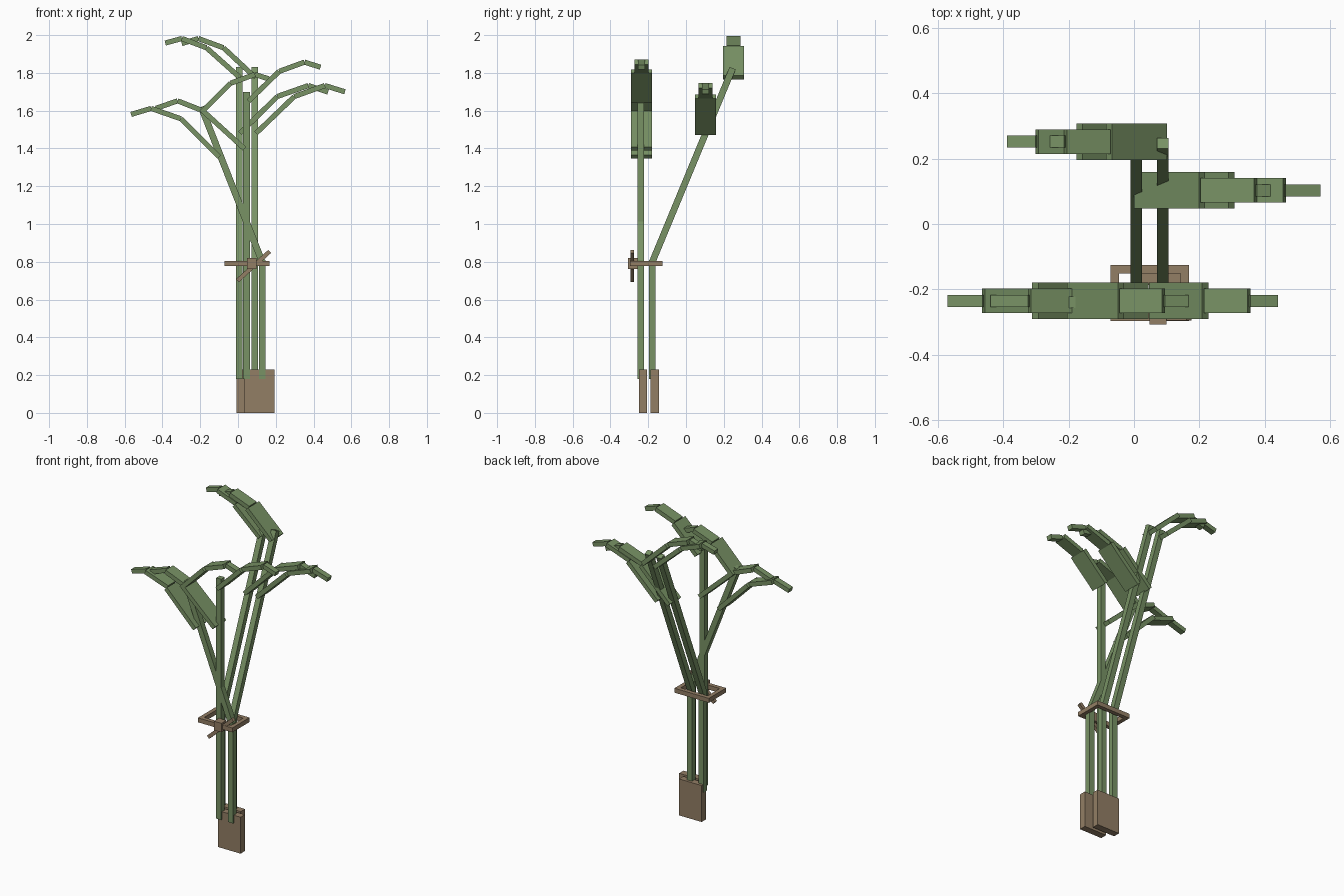
import bpy
from mathutils import Matrix, Vector

if "Cube" in bpy.data.objects:
    bpy.data.objects.remove(bpy.data.objects["Cube"], do_unlink=True)


def material(name, rgb):
    m = bpy.data.materials.new(name)
    m.use_nodes = True
    m.diffuse_color = (*rgb, 1)
    m.node_tree.nodes["Principled BSDF"].inputs["Base Color"].default_value = (*rgb, 1)
    return m


GREEN = material("leaf_green", (0.19, 0.29, 0.13))
BROWN = material("root_brown", (0.29, 0.21, 0.13))


def box(name, matrix, mat):
    bpy.ops.mesh.primitive_cube_add(size=1)
    ob = bpy.context.object
    ob.name = name
    ob.data.transform(matrix)
    ob.data.materials.append(mat)
    return ob


def block(name, low, high, mat):
    """Axis-aligned box between two corners."""
    low, high = Vector(low), Vector(high)
    size = Matrix.Diagonal((*(high - low), 1))
    return box(name, Matrix.Translation((low + high) / 2) @ size, mat)


def bar(name, start, end, width, thick, mat, side=(0, 1, 0)):
    """Box running from start to end, with its width along the side axis."""
    start, end, side = Vector(start), Vector(end), Vector(side)
    along = end - start
    length = along.length
    along.normalize()
    normal = along.cross(side).normalized()
    m = Matrix((along * length, side * width, normal * thick)).transposed().to_4x4()
    return box(name, Matrix.Translation((start + end) / 2) @ m, mat)


# Root blocks, two rows of two
ROOT = 0.079
for row, x0, y0 in (("front", 0.035, -0.25), ("back", -0.008, -0.187)):
    for i in range(2):
        x = x0 + i * ROOT
        block(f"{row}_root_{i + 1}", (x, y0, 0), (x + ROOT, y0 + 0.043, 0.23), BROWN)

# Stalks: straight lower parts, then upright, leaning sideways or leaning back
STALK = 0.035
FRONT, BACK = -0.239, -0.178
bar("upright_stalk", (0.045, FRONT, 0.18), (0.045, FRONT, 1.7), STALK, STALK, GREEN)
bar("side_stalk_lower", (0.128, FRONT, 0.18), (0.128, FRONT, 0.81), STALK, STALK, GREEN)
bar("side_stalk_upper", (0.13, FRONT, 0.795), (-0.195, FRONT, 1.62), STALK, STALK, GREEN)
for i, x in enumerate((0.007, 0.088)):
    bar(f"back_stalk_lower_{i + 1}", (x, BACK, 0.18), (x, BACK, 0.81), STALK, STALK, GREEN)
    bar(f"back_stalk_upper_{i + 1}", (x, BACK, 0.8), (x, 0.247, 1.825),
        STALK, STALK, GREEN, side=(1, 0, 0))

# Drooping leaves: three plates each, narrowing from the base to the tip
LEAVES = {
    "left_low_leaf": (-0.235, [(-0.1, 1.355), (-0.302, 1.557), (-0.46, 1.612), (-0.566, 1.58)]),
    "left_high_leaf": (-0.235, [(0.035, 1.398), (-0.187, 1.6), (-0.32, 1.652), (-0.435, 1.612)]),
    "middle_leaf": (-0.235, [(-0.195, 1.59), (-0.04, 1.745), (0.09, 1.792), (0.163, 1.768)]),
    "right_leaf": (-0.235, [(0.055, 1.65), (0.218, 1.808), (0.352, 1.857), (0.437, 1.83)]),
    "inner_right_leaf": (0.103, [(0.01, 1.48), (0.208, 1.675), (0.372, 1.733), (0.477, 1.698)]),
    "outer_right_leaf": (0.103, [(0.095, 1.48), (0.298, 1.675), (0.46, 1.733), (0.566, 1.7)]),
    "outer_back_leaf": (0.252, [(0.01, 1.775), (-0.167, 1.933), (-0.297, 1.982), (-0.385, 1.958)]),
    "inner_back_leaf": (0.252, [(0.092, 1.775), (-0.077, 1.933), (-0.21, 1.982), (-0.298, 1.955)]),
}
for name, (y, path) in LEAVES.items():
    parts = zip(("base", "middle", "tip"), path, path[1:], (0.112, 0.075, 0.037))
    for part, (xa, za), (xb, zb), width in parts:
        bar(f"{name}_{part}", (xa, y, za), (xb, y, zb), width, 0.027, GREEN)

# Tie: a square band with a knot and a slanted loose end
T = 0.026
X0, X1, Y0, Y1, Z0, Z1 = -0.072, 0.168, -0.297, -0.125, 0.777, 0.805
block("band_front", (X0, Y0, Z0), (X1, Y0 + T, Z1), BROWN)
block("band_back", (X0, Y1 - T, Z0), (X1, Y1, Z1), BROWN)
block("band_right", (X0, Y0 + T, Z0), (X0 + T, Y1 - T, Z1), BROWN)
block("band_left", (X1 - T, Y0 + T, Z0), (X1, Y1 - T, Z1), BROWN)
block("band_knot", (0.047, -0.308, 0.763), (0.099, -0.258, 0.82), BROWN)
bar("band_loose_end", (-0.003, -0.285, 0.7), (0.168, -0.285, 0.855), 0.02, 0.022, BROWN)
